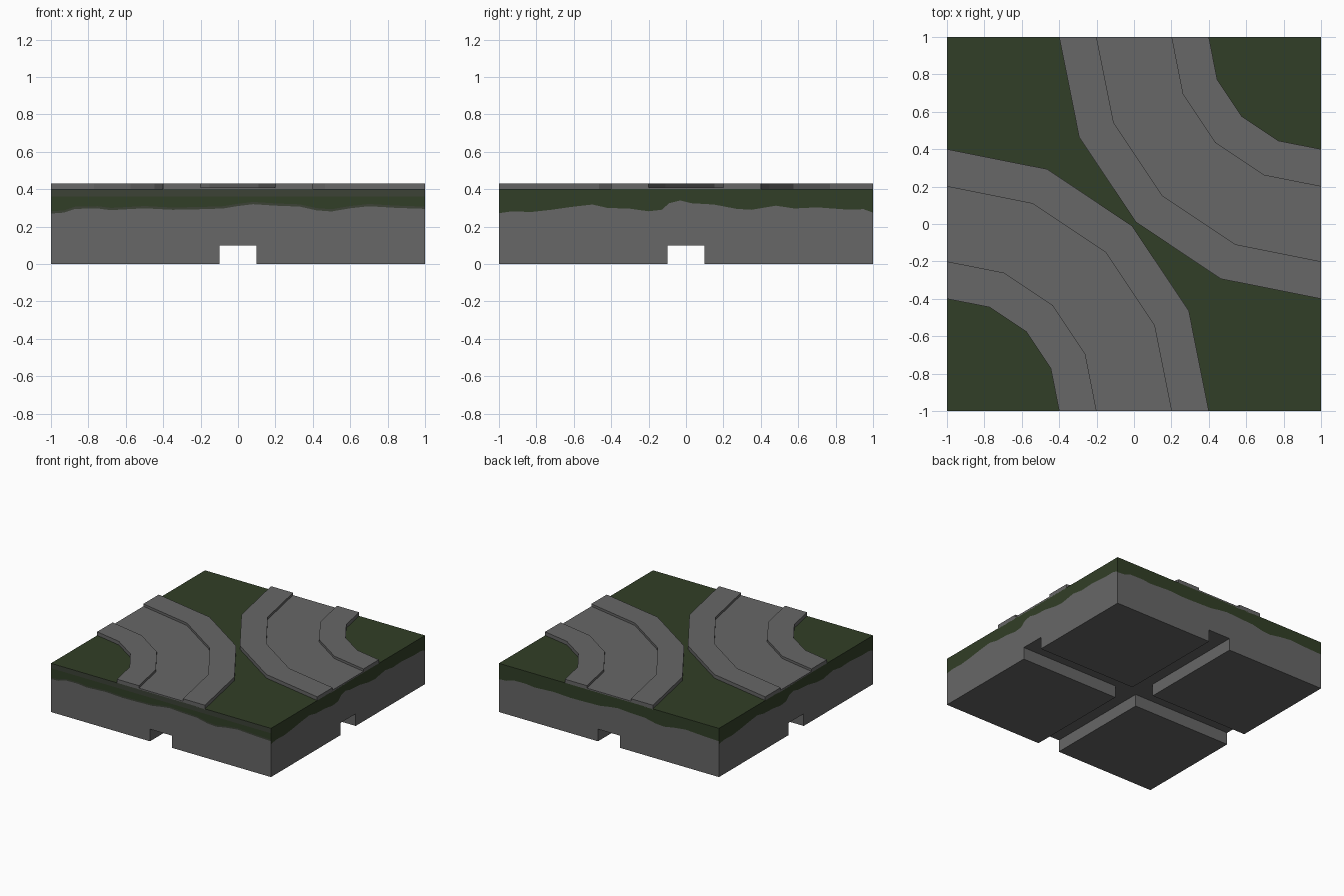
import bpy, bmesh, math
from mathutils import Vector, Matrix

if "Cube" in bpy.data.objects:
    bpy.data.objects.remove(bpy.data.objects["Cube"])


def material(name, rgb):
    m = bpy.data.materials.new(name)
    m.diffuse_color = (*rgb, 1)
    m.use_nodes = True
    m.node_tree.nodes["Principled BSDF"].inputs["Base Color"].default_value = m.diffuse_color
    return m


STONE = material("grey_stone", (0.135, 0.135, 0.135))
GRASS = material("dark_grass", (0.031, 0.049, 0.020))
WORN = material("worn_grass", (0.045, 0.054, 0.037))


def finish(bm, name, mats):
    bmesh.ops.remove_doubles(bm, verts=bm.verts, dist=1e-5)
    me = bpy.data.meshes.new(name)
    bm.to_mesh(me)
    bm.free()
    for m in mats:
        me.materials.append(m)
    ob = bpy.data.objects.new(name, me)
    bpy.context.collection.objects.link(ob)
    return ob


# Ragged lower edge of the turf: front/back and right/left sides
edge_front = [(-1, .27), (-.93, .275), (-.87, .295), (-.75, .297), (-.68, .288),
              (-.5, .298), (-.35, .29), (-.2, .293), (-.08, .297), (0, .31),
              (.08, .32), (.2, .312), (.33, .307), (.42, .287), (.5, .281),
              (.6, .298), (.7, .309), (.85, .30), (1, .295)]
edge_right = [(-1, .272), (-.93, .282), (-.83, .278), (-.72, .29), (-.6, .307),
              (-.5, .318), (-.42, .30), (-.3, .296), (-.2, .282), (-.13, .29),
              (-.09, .325), (-.03, .34), (.03, .325), (.15, .318), (.27, .295),
              (.35, .29), (.48, .312), (.58, .297), (.7, .303), (.85, .292),
              (.95, .293), (1, .275)]

# Block with a crossed channel underneath, turned a quarter for each side
bm = bmesh.new()


def face(points, turn, mat):
    rot = Matrix.Rotation(turn * math.pi / 2, 3, 'Z')
    f = bm.faces.new([bm.verts.new(rot @ Vector(p)) for p in points])
    f.material_index = mat


def wall(points, turn, mat):
    face([(u, -1, z) for u, z in points], turn, mat)


for k in range(4):
    edge = edge_right if k % 2 else edge_front
    wall([(-1, 0), (-.1, 0), (-.1, .1), (.1, .1), (.1, 0), (1, 0)] + edge[::-1], k, 0)
    if k == 0:  # the front turf has worn strips above and below
        upper = [(u, z + .012) for u, z in edge]
        wall(edge + upper[::-1], k, 2)
        wall(upper + [(1, .36), (-1, .36)], k, 1)
        wall([(-1, .36), (1, .36), (1, .4), (-1, .4)], k, 2)
    else:
        wall(edge + [(1, .4), (-1, .4)], k, 1)
    # foot pad, channel walls and channel ceiling
    face([(.1, -1, 0), (.1, -.1, 0), (1, -.1, 0), (1, -1, 0)], k, 0)
    face([(.1, -.1, 0), (.1, -1, 0), (.1, -1, .1), (.1, -.1, .1)], k, 0)
    face([(1, -.1, 0), (.1, -.1, 0), (.1, -.1, .1), (1, -.1, .1)], k, 0)
    face([(-.1, -1, .1), (-.1, -.1, .1), (.1, -.1, .1), (.1, -1, .1)], k, 0)
face([(-.1, -.1, .1), (-.1, .1, .1), (.1, .1, .1), (.1, -.1, .1)], 0, 0)
face([(-1, -1, .4), (1, -1, .4), (1, 1, .4), (-1, 1, .4)], 0, 1)
finish(bm, "ground_block", [STONE, GRASS, WORN])


# Quarter ring of four straight segments around a tile corner
def quarter_ring(name, corner, r0, r1, z0, z1):
    b = bmesh.new()
    rows = []
    for i in range(5):
        a = i * math.pi / 8
        c, s = -corner * math.cos(a), -corner * math.sin(a)
        rows.append([b.verts.new((corner + r * c, corner + r * s, z))
                     for r, z in ((r0, z0), (r1, z0), (r1, z1), (r0, z1))])
    for p, q in zip(rows, rows[1:]):
        for j in range(4):
            n = (j + 1) % 4
            b.faces.new((p[j], p[n], q[n], q[j]))
    b.faces.new(rows[0])
    b.faces.new(rows[-1][::-1])
    bmesh.ops.recalc_face_normals(b, faces=b.faces)
    finish(b, name, [STONE])


# Two curved roads, each with a raised kerb on both sides
for side, corner in (("back_right", 1), ("front_left", -1)):
    quarter_ring("road_" + side, corner, .8, 1.2, .395, .41)
    quarter_ring("inner_kerb_" + side, corner, .6, .8, .395, .43)
    quarter_ring("outer_kerb_" + side, corner, 1.2, 1.4, .395, .43)
